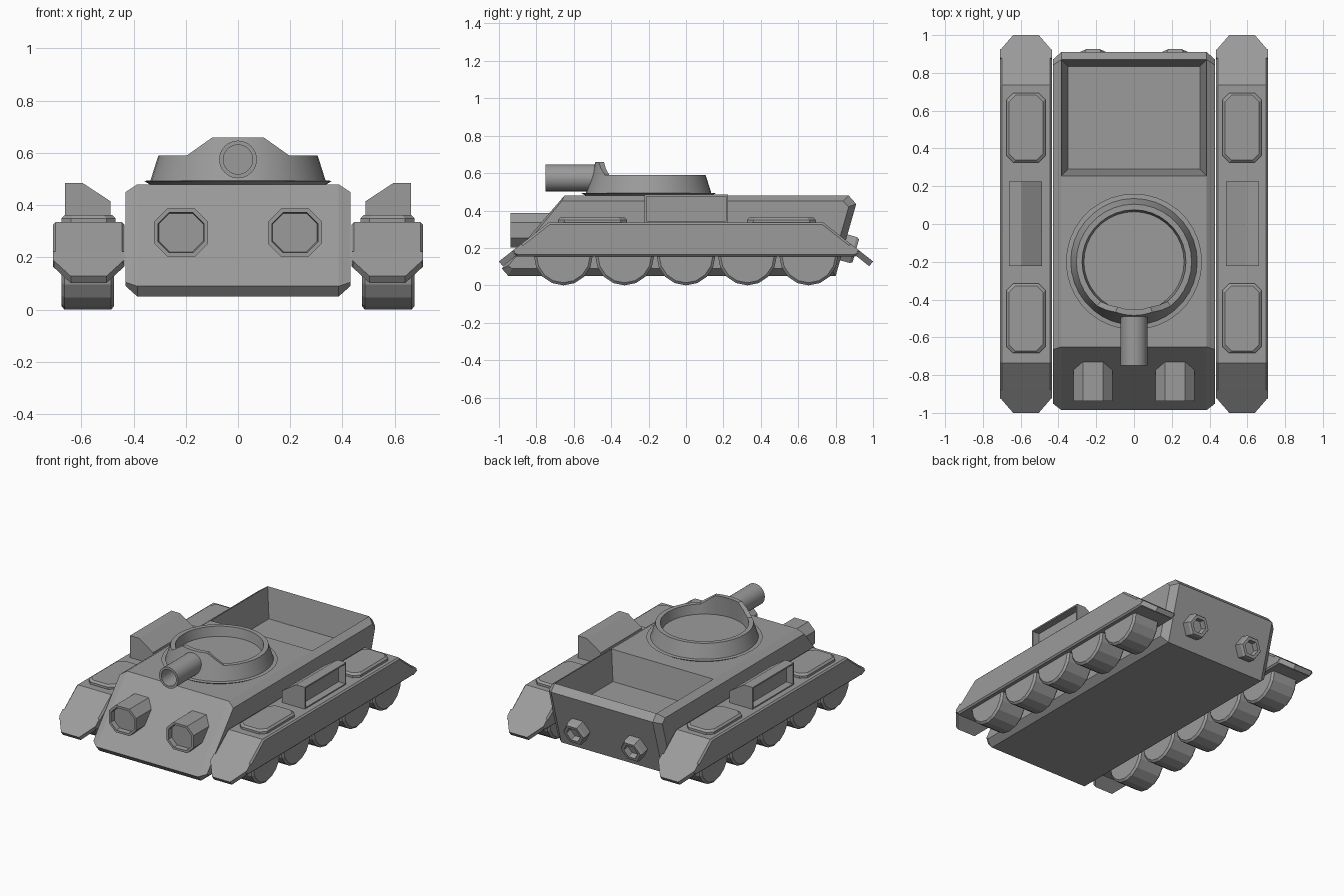
import bpy, bmesh
from math import cos, sin, pi, radians
from mathutils import Vector

cube = bpy.data.objects.get("Cube")
if cube:
    bpy.data.objects.remove(cube, do_unlink=True)

grey = bpy.data.materials.new("plain grey")
grey.use_nodes = True
COLOUR = (0.33, 0.33, 0.33, 1)
grey.diffuse_color = COLOUR
grey.node_tree.nodes["Principled BSDF"].inputs["Base Color"].default_value = COLOUR


def loft(name, rings, mirror=False, smooth=False, edit=None):
    """Skin a row of equal rings, cap both ends, optionally mirror across x."""
    bm = bmesh.new()
    rows = [[bm.verts.new(p) for p in ring] for ring in rings]
    n = len(rows[0])
    for a, b in zip(rows, rows[1:]):
        for i in range(n):
            j = (i + 1) % n
            bm.faces.new((a[i], a[j], b[j], b[i]))
    bm.faces.new(rows[0])
    bm.faces.new(rows[-1])
    bmesh.ops.recalc_face_normals(bm, faces=bm.faces)
    if edit:
        edit(bm)
    mesh = bpy.data.meshes.new(name)
    bm.to_mesh(mesh)
    bm.free()
    mesh.materials.append(grey)
    obj = bpy.data.objects.new(name, mesh)
    bpy.context.collection.objects.link(obj)
    if mirror:
        obj.modifiers.new("Mirror", "MIRROR").use_mirror_merge = False
    if smooth:
        bpy.ops.object.select_all(action="DESELECT")
        obj.select_set(True)
        bpy.context.view_layer.objects.active = obj
        bpy.ops.object.shade_smooth_by_angle(angle=radians(30))
    return obj


def side_ring(x, profile):
    return [(x, y, z) for y, z in profile]


def tube_ring(centre, axis, r, n, turn=0.0):
    """Regular polygon around an axis lying in the yz plane."""
    axis = Vector(axis).normalized()
    u, v = Vector((1, 0, 0)), axis.cross(Vector((1, 0, 0)))
    angles = [2 * pi * i / n + turn for i in range(n)]
    return [Vector(centre) + r * (cos(a) * u + sin(a) * v) for a in angles]


def octagon(cx, cy, hx, hy, c):
    """Rectangle with cut corners."""
    pts = [(hx, hy - c), (hx - c, hy), (c - hx, hy), (-hx, hy - c),
           (-hx, c - hy), (c - hx, -hy), (hx - c, -hy), (hx, c - hy)]
    return [(cx + x, cy + y) for x, y in pts]


# Hull with chamfered flanks and a tapered rear cargo bay
hull = [(-0.95, 0.05), (-0.985, 0.09), (-0.65, 0.48),
        (0.87, 0.48), (0.91, 0.435), (0.80, 0.05)]
flank = [(-0.93, 0.09), (-0.95, 0.105), (-0.665, 0.45),
         (0.84, 0.45), (0.87, 0.42), (0.775, 0.09)]


def cut_bay(bm):
    top = max(bm.faces, key=lambda f: f.calc_center_median().z)
    bmesh.ops.bisect_plane(bm, geom=[top, *top.edges, *top.verts],
                           plane_co=(0, 0.255, 0), plane_no=(0, 1, 0))
    bay = [f for f in bm.faces if f.normal.z > 0.99
           and f.calc_center_median().y > 0.3]
    bmesh.ops.inset_individual(bm, faces=bay, thickness=0.05, depth=-0.2)


loft("hull", [side_ring(-0.43, flank), side_ring(-0.385, hull),
              side_ring(0.385, hull), side_ring(0.43, flank)], edit=cut_bay)

# Open turret ring, raised at the front around the gun
TURRET_Y, STEPS = -0.2, 36


def turret_ring(r_at, z_at):
    ring = []
    for i in range(STEPS):
        a = 2 * pi * i / STEPS
        from_front = abs(((a + pi / 2 + pi) % (2 * pi)) - pi)
        rise = min(1, max(0, (radians(40) - from_front) / radians(20)))
        z = z_at(rise)
        r = r_at(z)
        ring.append((r * cos(a), TURRET_Y + r * sin(a), z))
    return ring


def flat(r, z):
    return turret_ring(lambda _: r, lambda _: z)


def rim(rise):
    return 0.59 + 0.07 * rise


loft("turret", [flat(0.33, 0.475), flat(0.36, 0.493), flat(0.335, 0.495),
                turret_ring(lambda z: 0.335 - 0.3 * (z - 0.49), rim),
                turret_ring(lambda z: 0.305 - 0.3 * (z - 0.49), rim),
                flat(0.265, 0.525)], smooth=True)

# Hollow gun barrel
loft("gun_barrel", [tube_ring((0, y, 0.575), (0, -1, 0), r, 32)
                    for y, r in ((-0.49, 0.072), (-0.75, 0.072),
                                 (-0.75, 0.056), (-0.62, 0.056))], smooth=True)


# Headlamps on the sloping front
def lamp_ring(y, trim):
    return [(x, y, z) for x, z in
            octagon(0.218, 0.295, 0.103 - trim, 0.092 - trim, 0.05 - trim / 2)]


loft("headlamp", [lamp_ring(-0.72, 0), lamp_ring(-0.938, 0),
                  lamp_ring(-0.938, 0.015), lamp_ring(-0.905, 0.018)], mirror=True)

# Hexagonal exhausts square to the leaning rear plate
out = Vector((0, 0.96, -0.27)).normalized()
end = Vector((0.217, 0.908, 0.185))
loft("exhaust", [tube_ring(end - out * d, out, r, 6)
                 for d, r in ((0.1, 0.083), (0.015, 0.083), (0, 0.074),
                              (0, 0.052), (0.04, 0.048))], mirror=True)

# Track guards
MID = 0.572
guard = [(-0.905, 0.155), (-0.93, 0.183), (-0.735, 0.335),
         (0.735, 0.335), (0.93, 0.183), (0.905, 0.155)]
inner = [(y * 0.992, z + (0.01 if z < 0.16 else -0.01)) for y, z in guard]
loft("track_guard", [side_ring(MID - 0.137, inner), side_ring(MID - 0.127, guard),
                     side_ring(MID + 0.127, guard), side_ring(MID + 0.137, inner)],
     mirror=True)

# Tapered mud flaps continuing the guard slopes
for end_name, s in (("front", -1), ("rear", 1)):
    plan = [(-0.137, 0.88), (0.137, 0.88), (0.137, 0.92),
            (0.068, 1.0), (-0.068, 1.0), (-0.137, 0.92)]
    top = [(MID + x, s * y, 0.128 + (1 - y) * 0.79) for x, y in plan]
    under = [(x, y - s * 0.02, z - 0.026) for x, y, z in top]
    loft(end_name + "_mud_flap", [under, top], mirror=True)

# Raised hatches on the guards
for end_name, y in (("front", -0.5), ("rear", 0.51)):
    rings = []
    for z, trim in ((0.33, 0), (0.35, 0), (0.362, 0.012)):
        plan = octagon(MID, y, 0.103 - trim, 0.184 - trim, 0.035)
        rings.append([(px, py, z) for px, py in plan])
    loft(end_name + "_guard_hatch", rings, mirror=True)


# Stowage box with a recessed outer panel
def cut_panel(bm):
    side = [max(bm.faces, key=lambda f: f.normal.x)]
    bmesh.ops.inset_individual(bm, faces=side, thickness=0.014)
    bmesh.ops.inset_individual(bm, faces=side, thickness=0.001, depth=-0.05)


section = [(0.662, 0.333), (0.662, 0.485), (0.595, 0.485), (0.488, 0.415), (0.488, 0.333)]
loft("stowage_box", [[(x, y, z) for x, z in section] for y in (-0.222, 0.225)],
     mirror=True, edit=cut_panel)

# Road wheels
for k in range(5):
    y = (k - 2) * 0.328
    rings = []
    for x, r in ((0.474, 0.143), (0.486, 0.157), (0.664, 0.157), (0.676, 0.143)):
        rings.append([(x, y + r * cos(2 * pi * i / 16), 0.157 + r * sin(2 * pi * i / 16))
                      for i in range(16)])
    loft(f"road_wheel_{k + 1}", rings, mirror=True)
